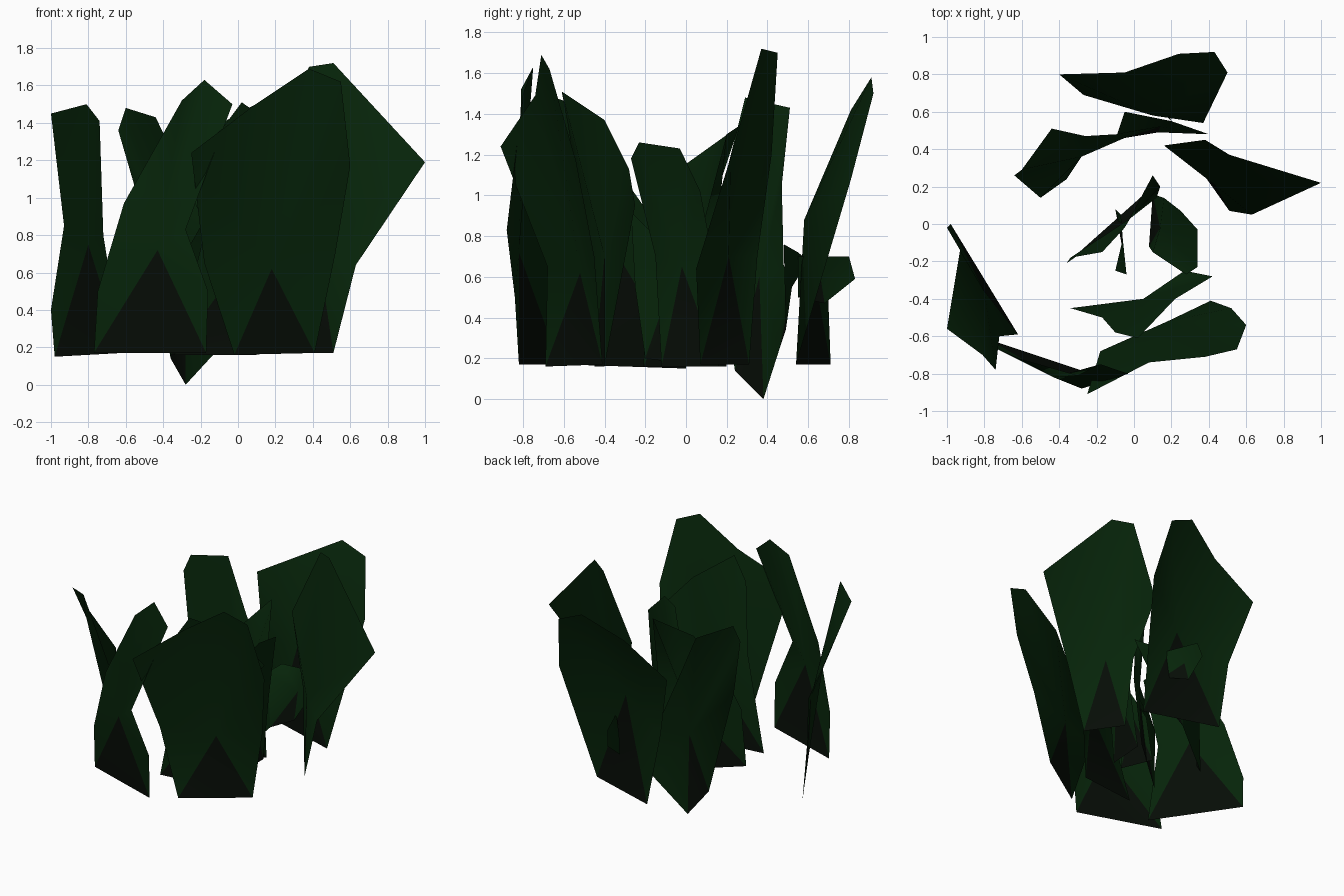
import bpy, bmesh


def material(name, color):
    m = bpy.data.materials.new(name)
    m.diffuse_color = color
    return m


GREEN = material("leaf_green", (0.002, 0.018, 0.003, 1))
DARK = material("leaf_root_dark", (0.002, 0.004, 0.002, 1))


def leaf(name, rib, left, right):
    """Folded blade: outline runs up the left edge and down the right edge,
    all joined to one point on the middle rib. Root faces are darker."""
    bm = bmesh.new()
    mid = bm.verts.new(rib)
    rim = [bm.verts.new(p) for p in left + right[::-1]]
    root = {rim[0], rim[-1]}
    for a, b in zip(rim, rim[1:] + rim[:1]):
        f = bm.faces.new((mid, a, b))
        f.smooth = True
        f.material_index = 1 if a in root and b in root else 0
    bmesh.ops.recalc_face_normals(bm, faces=bm.faces)
    me = bpy.data.meshes.new(name)
    bm.to_mesh(me)
    bm.free()
    me.materials.append(GREEN)
    me.materials.append(DARK)
    ob = bpy.data.objects.new(name, me)
    bpy.context.collection.objects.link(ob)
    return ob


# outer ring of large blades
leaf("back_leaf", (.1, .58, .88),
     [(-.17, .71, .17), (-.27, .69, .72), (-.4, .8, 1.21), (-.05, .81, 1.42), (.24, .91, 1.58)],
     [(.37, .54, .17), (.5, .81, 1.08), (.43, .92, 1.5)])

leaf("back_left_leaf", (-.28, .36, .6),
     [(-.36, .24, .14), (-.5, .14, .88), (-.64, .26, 1.36), (-.6, .29, 1.48)],
     [(-.28, .38, 0), (-.05, .46, .25), (-.09, .48, .65), (-.26, .47, 1.05), (-.44, .51, 1.43)])

leaf("right_leaf", (.43, .21, .7),
     [(.34, .31, .17), (.3, .35, .7), (.16, .42, 1.2), (.38, .45, 1.7)],
     [(.51, .07, .17), (.63, .05, .64), (1, .22, 1.19), (.51, .37, 1.72)])

leaf("left_leaf", (-.8, -.36, .75),
     [(-.98, 0, .15), (-1, -.02, .4), (-.93, -.14, .85), (-1, -.56, 1.45), (-.81, -.7, 1.5)],
     [(-.62, -.59, .17), (-.72, -.6, .8), (-.74, -.78, 1.41)])

leaf("front_left_leaf", (-.43, -.82, .72),
     [(-.77, -.62, .17), (-.75, -.66, .5), (-.61, -.72, .97), (-.3, -.81, 1.52), (-.18, -.75, 1.63)],
     [(-.17, -.82, .17), (-.16, -.84, .5), (-.28, -.88, .83), (-.03, -.8, 1.5)])

leaf("front_right_leaf", (.18, -.52, .62),
     [(-.02, -.69, .16), (-.18, -.68, .65), (-.25, -.91, 1.24), (.08, -.74, 1.49), (.38, -.71, 1.69)],
     [(.41, -.41, .17), (.52, -.45, .7), (.6, -.54, 1.17), (.55, -.67, 1.62)])

# inner blades
leaf("front_inner_leaf", (.05, -.4, .7),
     [(-.34, -.45, .16), (-.17, -.5, .85), (-.1, -.58, 1.35), (.02, -.61, 1.51)],
     [(.1, -.4, .16), (.27, -.25, .95), (.42, -.28, 1.13), (.22, -.4, 1.37)])

leaf("inner_right_leaf", (.14, -.02, .65),
     [(.1, .16, .16), (.16, .14, .65), (.25, .07, 1.02), (.34, -.03, 1.23)],
     [(.08, -.12, .16), (.1, -.15, .7), (.28, -.27, 1.18), (.34, -.23, 1.26)])

leaf("inner_left_leaf", (-.02, .03, .65),
     [(-.36, -.21, .16), (-.34, -.18, .6), (-.17, -.15, .9), (-.05, -.02, 1.14), (.1, .26, 1.34)],
     [(.1, .2, .16), (.12, .14, .7), (.14, .2, 1.3)])

leaf("inner_thin_leaf", (-.06, -.08, .55),
     [(-.1, .08, .16), (-.07, .05, .5), (-.06, -.1, .75)],
     [(-.05, -.2, .2), (-.1, -.25, .55), (-.04, -.27, .92)])

# low blade behind, joined to the back-left blade, with a tip poking through the back blade
leaf("low_back_leaf", (.14, .52, .55),
     [(-.05, .46, .25), (-.09, .48, .65), (-.05, .6, .68), (.2, .55, .72)],
     [(.13, .49, .34), (.4, .48, .76)])

leaf("small_side_leaf", (.1, .66, .6),
     [(.2, .55, .5), (.2, .55, .7), (.1, .8, .7)],
     [(.08, .68, .47), (.08, .83, .59)])
